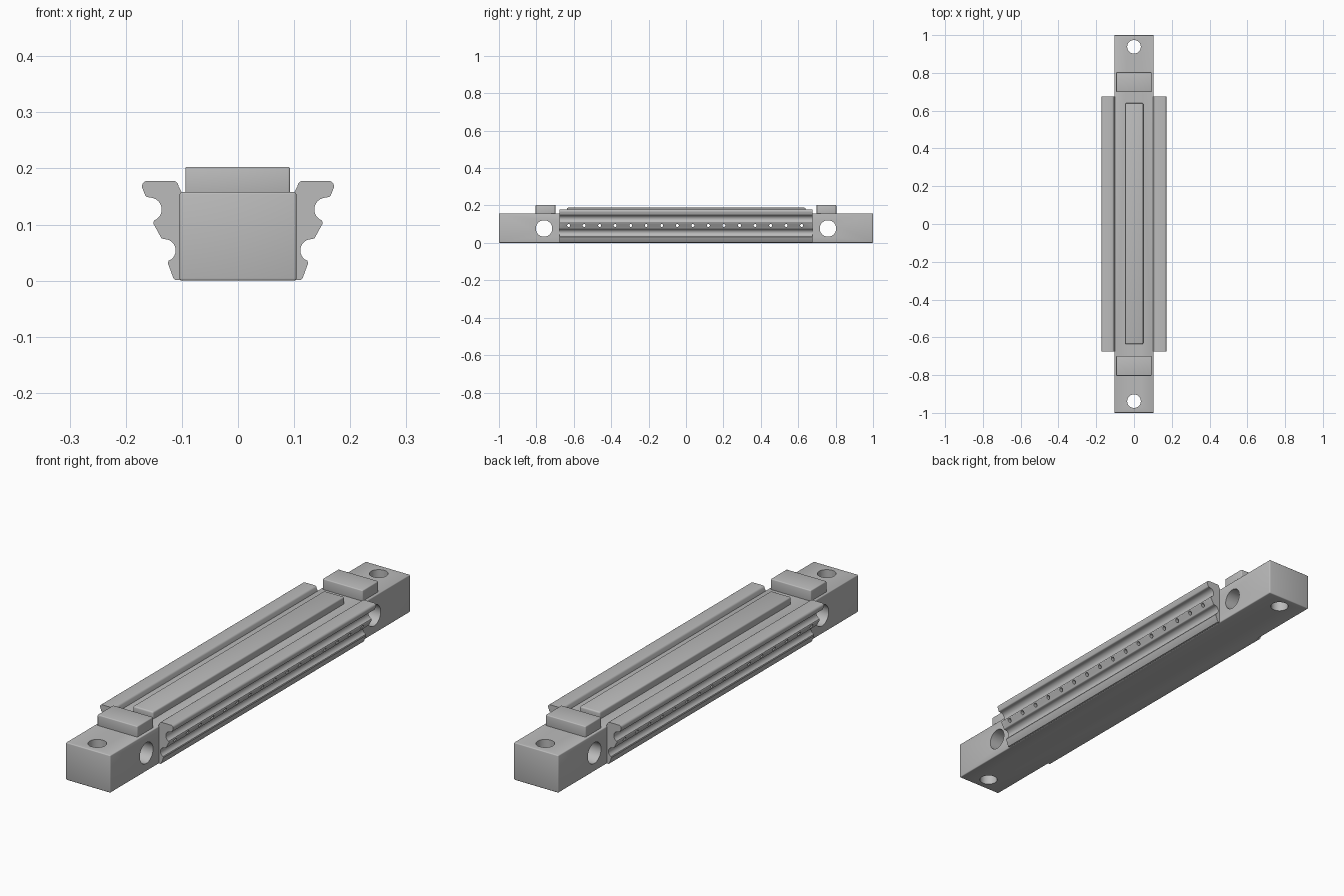
import bpy
import bmesh
import math
from mathutils import Matrix, Vector

if "Cube" in bpy.data.objects:
    bpy.data.objects.remove(bpy.data.objects["Cube"], do_unlink=True)

grey = bpy.data.materials.new("satin grey")
grey.use_nodes = True
grey.diffuse_color = (0.5, 0.5, 0.5, 1)
grey.node_tree.nodes["Principled BSDF"].inputs["Base Color"].default_value = (0.5, 0.5, 0.5, 1)


def add_object(name, bm):
    bmesh.ops.recalc_face_normals(bm, faces=bm.faces)
    mesh = bpy.data.meshes.new(name)
    bm.to_mesh(mesh)
    bm.free()
    mesh.materials.append(grey)
    ob = bpy.data.objects.new(name, mesh)
    bpy.context.collection.objects.link(ob)
    return ob


def box(name, low, high, bevel):
    low, high = Vector(low), Vector(high)
    bm = bmesh.new()
    bmesh.ops.create_cube(bm, size=1, matrix=Matrix.Translation((low + high) / 2)
                          @ Matrix.Diagonal((*(high - low), 1)))
    bmesh.ops.bevel(bm, geom=bm.edges[:], offset=bevel, segments=3,
                    profile=0.5, affect='EDGES')
    return add_object(name, bm)


def drills(name, centres, radius, axis, sides):
    """Long cylinders through the given centres, used to cut holes."""
    turn = Matrix.Rotation(math.pi / 2, 4, 'Y') if axis == 'X' else Matrix()
    bm = bmesh.new()
    for c in centres:
        bmesh.ops.create_cone(bm, cap_ends=True, segments=sides, radius1=radius,
                              radius2=radius, depth=1,
                              matrix=Matrix.Translation(c) @ turn)
    ob = add_object(name, bm)
    ob.hide_render = True
    return ob


def finish(ob, cutters=()):
    bpy.ops.object.select_all(action='DESELECT')
    bpy.context.view_layer.objects.active = ob
    ob.select_set(True)
    for cutter in cutters:
        mod = ob.modifiers.new("holes", 'BOOLEAN')
        mod.operation = 'DIFFERENCE'
        mod.solver = 'EXACT'
        mod.object = cutter
        bpy.ops.object.modifier_apply(modifier=mod.name)
    bpy.ops.object.shade_smooth_by_angle(angle=math.radians(35))


def arc(cx, cz, r, start, end, steps=10):
    angles = [math.radians(start + (end - start) * i / steps) for i in range(steps + 1)]
    return [(cx + r * math.cos(a), cz + r * math.sin(a)) for a in angles]


# Side rail cross-section, from the top inner edge down the grooved outer side
profile = [(0.1, 0.157)]
profile += arc(0.116, 0.168, 0.010, 180, 90, 4)
profile += arc(0.161, 0.168, 0.010, 90, -15, 5)
profile += arc(0.161, 0.154, 0.005, 0, -90, 3)
profile += arc(0.157, 0.127, 0.021, 95, 250, 12)
profile += arc(0.147, 0.103, 0.004, 45, -20, 3)
profile += arc(0.134, 0.079, 0.004, -10, -80, 3)
profile += arc(0.131, 0.054, 0.020, 90, 248, 12)
profile += [(0.125, 0.031), (0.115, 0.004), (0.112, 0.001), (0.1, 0.001)]


def rail(name, side, half_length=0.676):
    bm = bmesh.new()
    face = bm.faces.new([bm.verts.new((side * x, -half_length, z)) for x, z in profile])
    new = bmesh.ops.extrude_face_region(bm, geom=[face])["geom"]
    bmesh.ops.translate(bm, vec=(0, 2 * half_length, 0),
                        verts=[v for v in new if isinstance(v, bmesh.types.BMVert)])
    return add_object(name, bm)


# Hole cutters: mounting holes, cross holes, and the row of pin holes
mount = drills("mount_drill", [(0, s * 0.938, 0.1) for s in (-1, 1)], 0.036, 'Z', 40)
cross = drills("cross_drill", [(0, s * 0.759, 0.077) for s in (-1, 1)], 0.044, 'X', 40)
pins = drills("pin_drill", [(0, -0.628 + 0.0831 * i, 0.093) for i in range(16)],
              0.008, 'X', 14)

# Central bar
finish(box("main_bar", (-0.104, -1, 0), (0.104, 1, 0.158), 0.004), [mount, cross, pins])

# Grooved rails on both sides
for label, side in (("left", 1), ("right", -1)):
    finish(rail(label + "_rail", side), [pins])

# Raised strip along the top
finish(box("top_strip", (-0.046, -0.636, 0.15), (0.049, 0.64, 0.188), 0.006))

# Raised blocks near both ends
for label, side in (("front", -1), ("back", 1)):
    y = sorted((side * 0.698, side * 0.804))
    finish(box(label + "_block", (-0.094, y[0], 0.15), (0.093, y[1], 0.203), 0.004))

for cutter in (mount, cross, pins):
    bpy.data.objects.remove(cutter, do_unlink=True)
